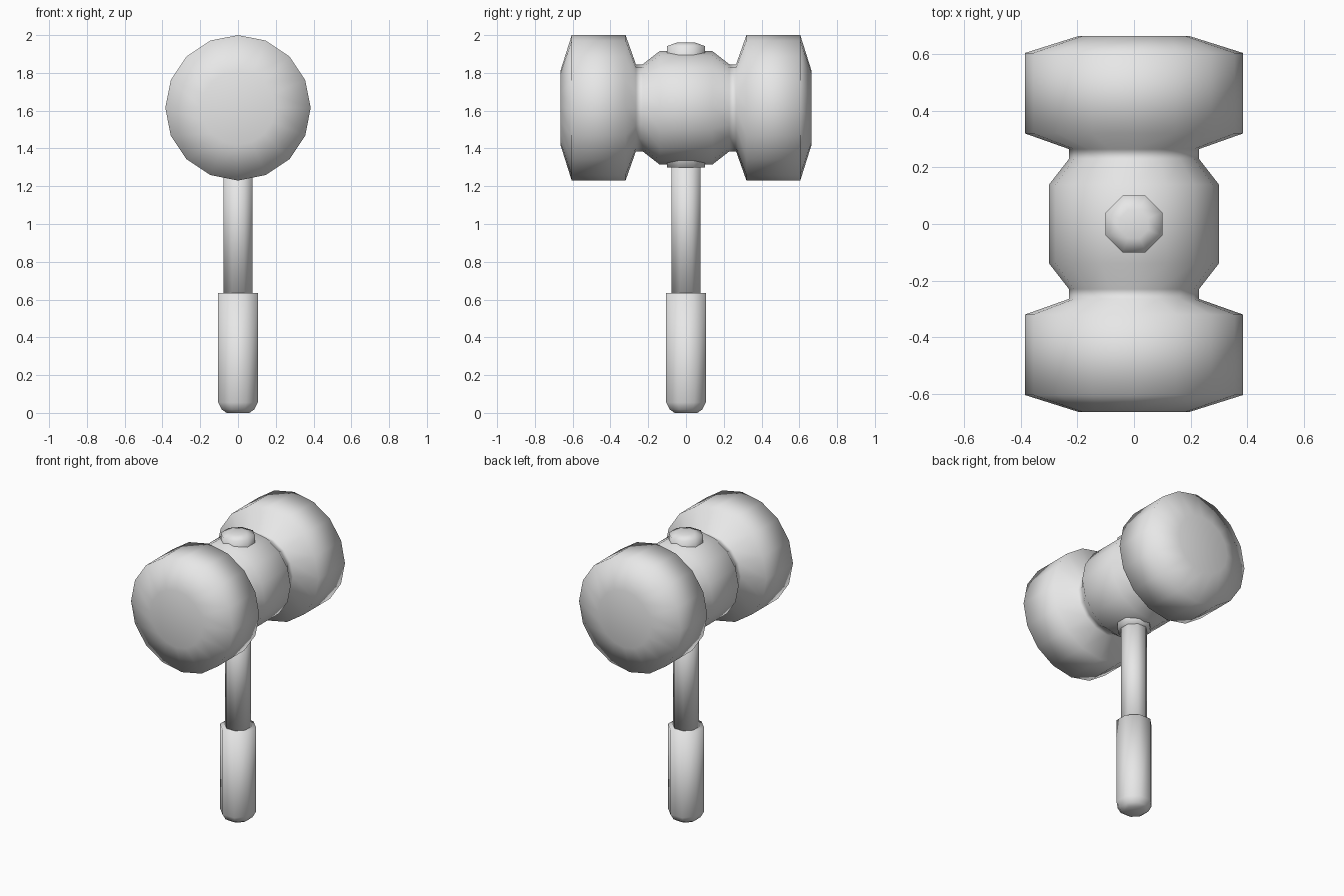
import bpy
from math import cos, sin, pi

if "Cube" in bpy.data.objects:
    bpy.data.objects.remove(bpy.data.objects["Cube"], do_unlink=True)

# One grey for the whole tool
grey = bpy.data.materials.new("plain grey")
grey.use_nodes = True
colour = (0.8, 0.8, 0.8, 1)
grey.diffuse_color = colour
grey.node_tree.nodes["Principled BSDF"].inputs["Base Color"].default_value = colour


def lathe(name, profile, sides, turn=0.0, z=0.0, along_y=False):
    """Closed solid turned from (radius, position) pairs, with flat end caps."""
    verts, faces = [], []
    for r, h in profile:
        for i in range(sides):
            a = 2 * pi * i / sides + turn
            u, v = r * cos(a), r * sin(a)
            verts.append((u, -h, v + z) if along_y else (u, v, h + z))
    for k in range(len(profile) - 1):
        for i in range(sides):
            j = (i + 1) % sides
            a, b = k * sides, (k + 1) * sides
            faces.append((a + i, a + j, b + j, b + i))
    faces.append(tuple(reversed(range(sides))))
    last = (len(profile) - 1) * sides
    faces.append(tuple(range(last, last + sides)))
    mesh = bpy.data.meshes.new(name)
    mesh.from_pydata(verts, [], faces)
    mesh.materials.append(grey)
    mesh.shade_smooth()
    obj = bpy.data.objects.new(name, mesh)
    bpy.context.collection.objects.link(obj)
    return obj


def octagon(name, profile):
    """Eight-sided upright part, sized by its flat-to-centre distance."""
    return lathe(name, [(r / cos(pi / 8), h) for r, h in profile], 8, pi / 8)


# Double-faced head, mirrored about its middle
half = [(0.195, 0.665), (0.385, 0.605), (0.385, 0.32),
        (0.23, 0.265), (0.23, 0.23), (0.30, 0.14)]
head = [(r, -h) for r, h in half] + half[::-1]
lathe("hammer_head", head, 16, z=1.615, along_y=True)

# Handle parts
octagon("top_cap", [(0.10, 1.80), (0.10, 1.942), (0.05, 1.96)])
octagon("handle_collar", [(0.10, 1.30), (0.10, 1.42)])
octagon("handle_shaft", [(0.077, 0.60), (0.077, 1.40)])
octagon("handle_grip", [(0.06, 0), (0.085, 0.017), (0.105, 0.055), (0.105, 0.635)])
